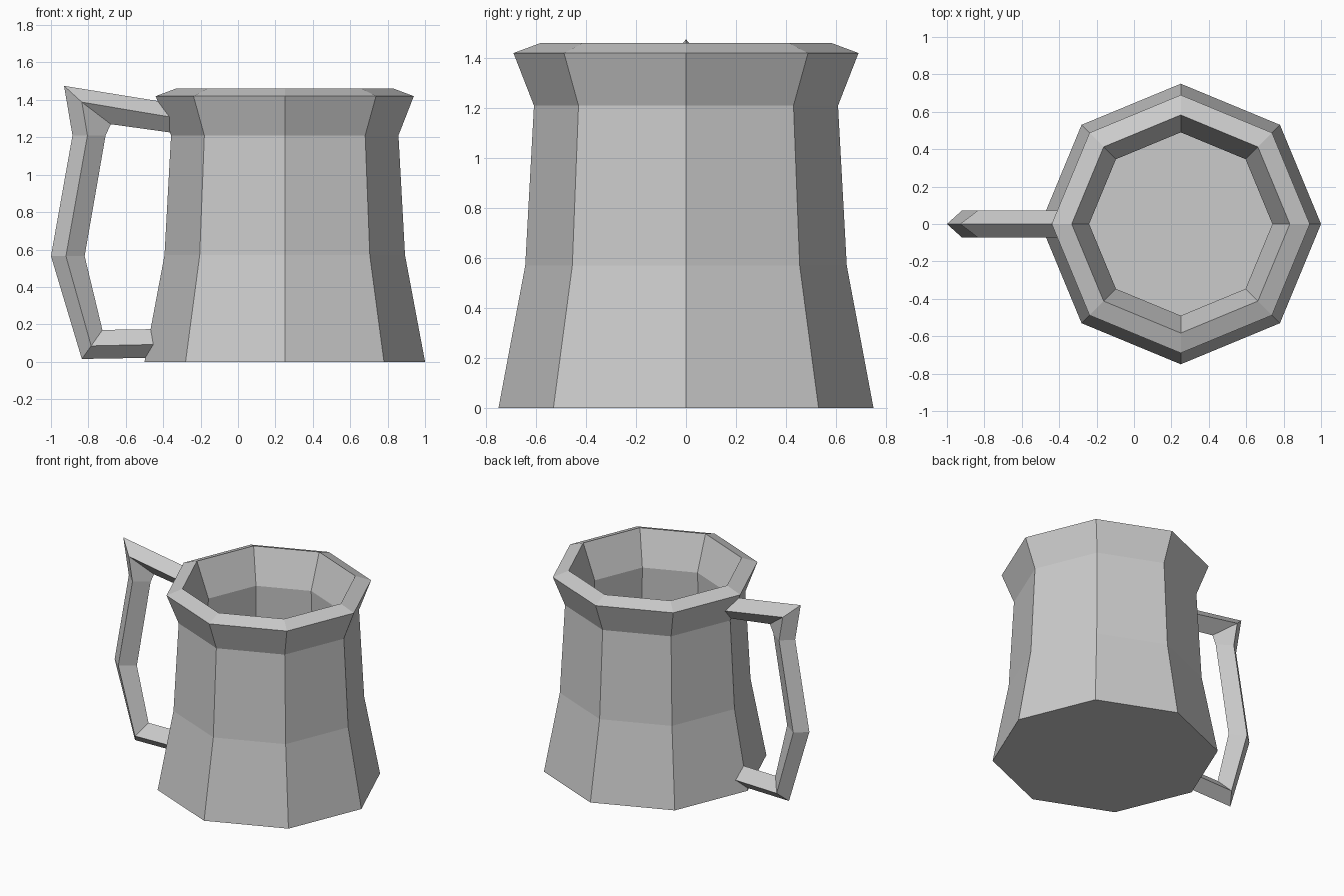
import bpy, bmesh
from math import cos, sin, pi

if "Cube" in bpy.data.objects:
    bpy.data.objects.remove(bpy.data.objects["Cube"])


def loft(name, rings):
    """Skin a closed solid through rings of equal vertex count, capping both ends."""
    bm = bmesh.new()
    loops = [[bm.verts.new(p) for p in ring] for ring in rings]
    n = len(loops[0])
    for a, b in zip(loops, loops[1:]):
        for i in range(n):
            j = (i + 1) % n
            bm.faces.new((a[i], a[j], b[j], b[i]))
    bm.faces.new(loops[0][::-1])
    bm.faces.new(loops[-1])
    bmesh.ops.recalc_face_normals(bm, faces=bm.faces)
    mesh = bpy.data.meshes.new(name)
    bm.to_mesh(mesh)
    bm.free()
    obj = bpy.data.objects.new(name, mesh)
    bpy.context.collection.objects.link(obj)
    return obj


def octagon(r, z, cx=0.25, sides=8):
    return [(cx + r * cos(2 * pi * i / sides), r * sin(2 * pi * i / sides), z)
            for i in range(sides)]


# Mug body: outer wall up, over the bevelled rim, and down the inner wall to the floor
profile = [(0.75, 0), (0.643, 0.57), (0.608, 1.21), (0.69, 1.42), (0.583, 1.46),
           (0.49, 1.21), (0.52, 0.57), (0.60, 0.11)]
loft("mug_body", [octagon(r, z) for r, z in profile])

# Handle: diamond section; each station gives outer ridge, side ridge and inner ridge (x, z)
stations = [
    ((-0.36, 1.383), (-0.34, 1.305), (-0.32, 1.22)),
    ((-0.93, 1.475), (-0.835, 1.388), (-0.68, 1.27)),
    ((-0.885, 1.21), (-0.805, 1.21), (-0.708, 1.21)),
    ((-1.0, 0.565), (-0.92, 0.565), (-0.82, 0.565)),
    ((-0.835, 0.015), (-0.785, 0.085), (-0.725, 0.17)),
    ((-0.42, 0.022), (-0.42, 0.093), (-0.42, 0.175)),
]
half_width = 0.072
loft("handle", [[(o[0], 0, o[1]), (m[0], half_width, m[1]),
                 (i[0], 0, i[1]), (m[0], -half_width, m[1])]
                for o, m, i in stations])
